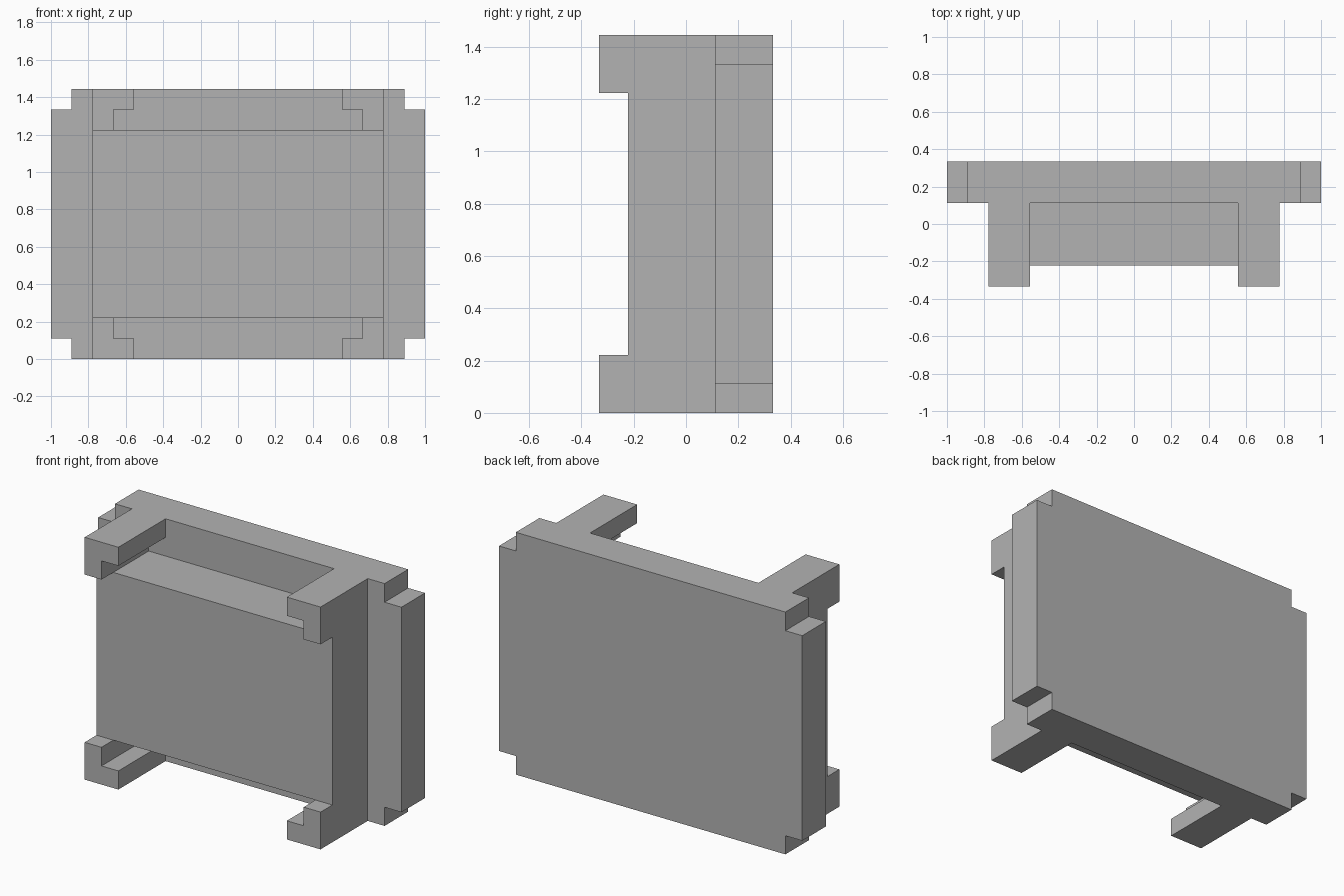
import bpy
import bmesh

if "Cube" in bpy.data.objects:
    bpy.data.objects.remove(bpy.data.objects["Cube"], do_unlink=True)

U = 1 / 9               # grid unit
MID_Z = 6.5             # half height in units

grey = bpy.data.materials.new("plain grey")
grey.use_nodes = True
grey.diffuse_color = (0.45, 0.45, 0.45, 1)
grey.node_tree.nodes["Principled BSDF"].inputs["Base Color"].default_value = (0.45, 0.45, 0.45, 1)


def extrude_profile(name, points, front, back):
    """Extrude an x-z outline (in units, z measured from mid height) along y."""
    bm = bmesh.new()
    face = bm.faces.new([bm.verts.new((x * U, front * U, (z + MID_Z) * U)) for x, z in points])
    moved = bmesh.ops.extrude_face_region(bm, geom=[face])["geom"]
    verts = [v for v in moved if isinstance(v, bmesh.types.BMVert)]
    bmesh.ops.translate(bm, vec=(0, (back - front) * U, 0), verts=verts)
    bmesh.ops.recalc_face_normals(bm, faces=bm.faces)
    mesh = bpy.data.meshes.new(name)
    bm.to_mesh(mesh)
    bm.free()
    mesh.materials.append(grey)
    obj = bpy.data.objects.new(name, mesh)
    bpy.context.collection.objects.link(obj)
    return obj


# Back plate with a square notch in each corner
quarter = [(9, 5.5), (8, 5.5), (8, 6.5)]
right_half = [(x, -z) for x, z in reversed(quarter)] + quarter
left_half = [(-x, -z) for x, z in right_half]
extrude_profile("back_plate", right_half + left_half, 1, 3)

# Solid centre block
extrude_profile("centre_block", [(-7, -4.5), (7, -4.5), (7, 4.5), (-7, 4.5)], -2, 1)

# Four L-shaped corner brackets, reaching past the block at the front
bracket = [(7, 4.5), (7, 6.5), (5, 6.5), (5, 5.5), (6, 5.5), (6, 4.5)]
for side, sx in (("left", 1), ("right", -1)):
    for level, sz in (("upper", 1), ("lower", -1)):
        outline = [(sx * x, sz * z) for x, z in bracket]
        extrude_profile(f"{level}_{side}_bracket", outline, -3, 1)
